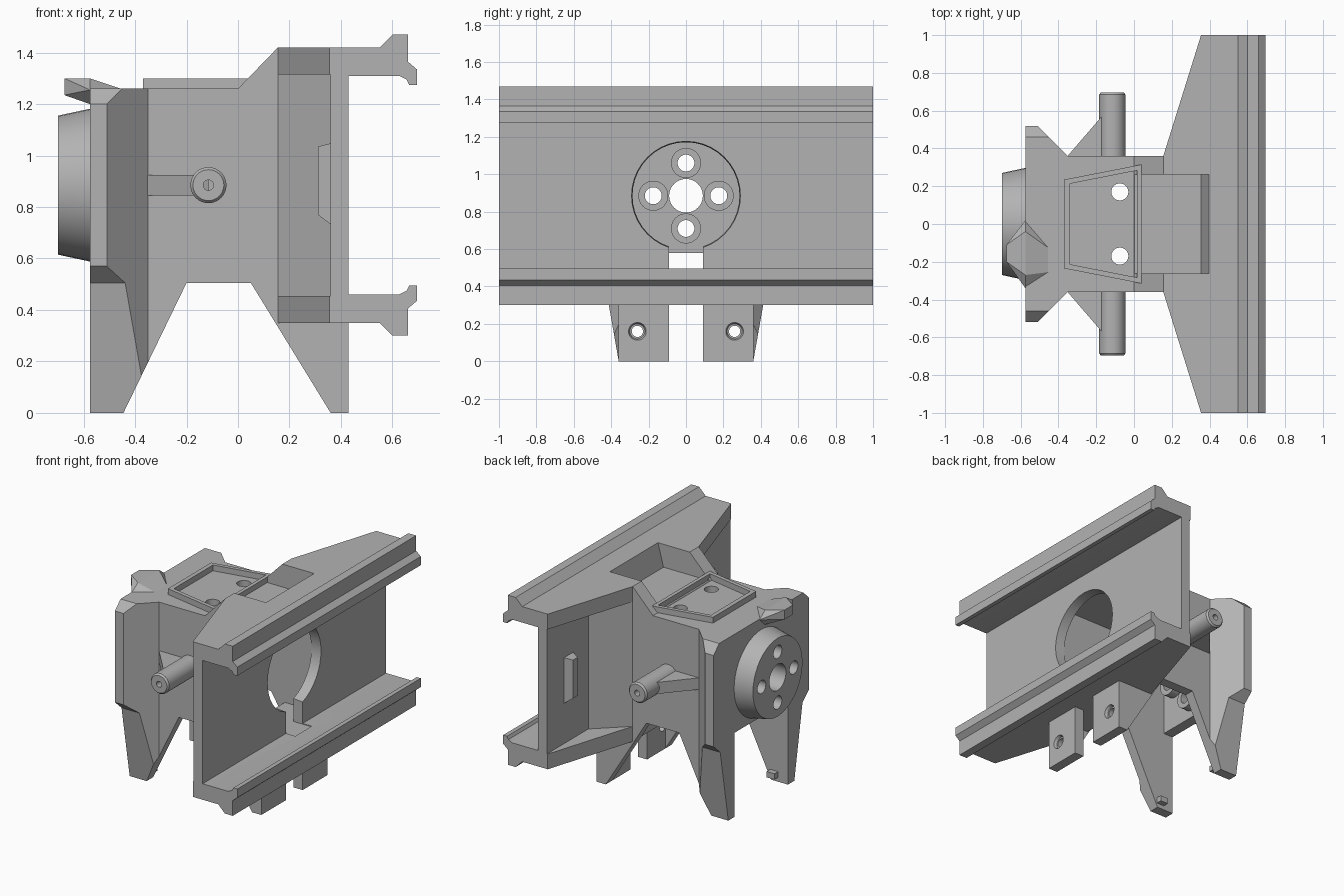
import bpy, bmesh
from math import pi, cos, sin
from mathutils import Vector

if "Cube" in bpy.data.objects:
    bpy.data.objects.remove(bpy.data.objects["Cube"])

grey = bpy.data.materials.new("plain grey")
grey.use_nodes = True
grey.diffuse_color = (0.45, 0.45, 0.45, 1)
grey.node_tree.nodes["Principled BSDF"].inputs["Base Color"].default_value = (0.45, 0.45, 0.45, 1)

MID = 0.885  # height of the symmetry axis


def finish(name, bm):
    bmesh.ops.recalc_face_normals(bm, faces=bm.faces)
    me = bpy.data.meshes.new(name)
    bm.to_mesh(me)
    bm.free()
    me.materials.append(grey)
    ob = bpy.data.objects.new(name, me)
    bpy.context.collection.objects.link(ob)
    return ob


def place(axis, u, v, w):
    return {"x": (w, u, v), "y": (u, w, v), "z": (u, v, w)}[axis]


def loft(name, axis, pts_a, a, pts_b, b):
    """Solid between two matching outlines at a and b along an axis."""
    bm = bmesh.new()
    lo = [bm.verts.new(place(axis, u, v, a)) for u, v in pts_a]
    hi = [bm.verts.new(place(axis, u, v, b)) for u, v in pts_b]
    bm.faces.new(lo)
    bm.faces.new(hi)
    n = len(lo)
    for i in range(n):
        bm.faces.new((lo[i], lo[(i + 1) % n], hi[(i + 1) % n], hi[i]))
    return finish(name, bm)


def prism(name, axis, pts, a, b):
    return loft(name, axis, pts, a, pts, b)


def box(name, x0, x1, y0, y1, z0, z1):
    return prism(name, "z", [(x0, y0), (x1, y0), (x1, y1), (x0, y1)], z0, z1)


def ring(u, v, r, n=40):
    return [(u + r * cos(2 * pi * i / n), v + r * sin(2 * pi * i / n)) for i in range(n)]


def rod(name, axis, u, v, r, a, b, r2=None):
    return loft(name, axis, ring(u, v, r), a, ring(u, v, r2 or r), b)


def mirrored(pts):
    return pts + [(u, -v) for u, v in reversed(pts)]


def combine(target, op, others, keep=False):
    bpy.context.view_layer.objects.active = target
    for other in others:
        mod = target.modifiers.new("shape", "BOOLEAN")
        mod.operation, mod.solver, mod.object = op, "EXACT", other
        bpy.ops.object.modifier_apply(modifier=mod.name)
        if not keep:
            bpy.data.objects.remove(other)


# Main body: side silhouette crossed with the flared plan
body = prism("housing", "y", [
    (-.575, 0), (-.445, 0), (-.2, .505), (.05, .505), (.36, 0), (.43, 0), (.43, .38),
    (.40, .38), (.40, 1.42), (.155, 1.42), (0, 1.26), (-.575, 1.26)], -.6, .6)
combine(body, "INTERSECT", [prism("plan", "z", mirrored(
    [(-.575, .52), (-.51, .52), (-.35, .36), (.5, .36)]), -.1, 1.6)])

# Tapered rear legs and chamfered flare tops
for s in (1, -1):
    under = [(.351, -.05), (.4485, .505), (.52, .57), (.75, .57), (.75, -.05)]
    over = [(.56, 1.16), (.44, 1.28), (.75, 1.28), (.75, 1.16)]
    combine(body, "DIFFERENCE", [
        prism("trim", "x", [(s * y, z) for y, z in pts], -.8, -.3) for pts in (under, over)])

# Hollow interior, open below and between the rear legs
combine(body, "DIFFERENCE", [
    box("hollow", -.5, .36, -.29, .29, -.2, 1.2),
    box("rear_gap", -.7, -.4, -.29, .29, -.1, .58)])

# Channel rail, mirrored about its mid height
half = [(.36, 1.42), (.55, 1.42), (.6, 1.47), (.66, 1.47), (.66, 1.365), (.695, 1.335),
        (.695, 1.275), (.665, 1.275), (.655, 1.295), (.625, 1.31), (.43, 1.31)]
rail = prism("rail", "y", half + [(x, 2 * MID - z) for x, z in reversed(half)], -1, 1)
wing = mirrored([(.155, .36), (.355, 1), (.38, 1)])
parts = [rail, prism("top_wing", "z", wing, 1.315, 1.42), prism("low_wing", "z", wing, .35, .455)]
for s in (1, -1):
    parts.append(prism("brace", "z", [(.155, s * .3), (.38, s * .3), (.38, s * .57), (.155, s * .36)],
                       .4, 1.37))
    # Chamfered grip on the rear of the web
    parts.append(loft("grip", "x", [(s * .71, .725), (s * .82, .725), (s * .82, 1.05), (s * .71, 1.05)],
                      .37, [(s * .74, .77), (s * .79, .77), (s * .79, 1.035), (s * .74, 1.035)], .31))
    # Small clip inside each rear leg
    parts.append(box("clip", -.5, -.44, s * .31, s * .25, .03, .07))

# Bosses on the inside of the rear wall
spots = [(.175, MID), (-.175, MID), (0, MID + .175), (0, MID - .175)]
parts += [rod("boss", "x", y, z, .08, -.53, -.44) for y, z in spots]
combine(body, "UNION", parts)

# Rail opening, leg slot, top pocket and screw holes
cuts = [
    rod("opening", "x", 0, MID, .275, .2, .46, .293),
    box("web_slot", .25, .5, -.09, .09, .455, .66),
    box("leg_slot", .25, .5, -.09, .09, -.1, .35),
    prism("pocket", "y", [(0, 1.262), (.355, 1.262), (.4, 1.43), (0, 1.43)], -.262, .262)]
for s in (1, -1):
    cuts += [rod("leg_hole", "x", s * .26, .16, .03, .3, .5),
             rod("leg_sink", "x", s * .26, .16, .04, .41, .45, .055),
             rod("top_hole", "z", -.075, s * .17, .045, 1.1, 1.4)]
combine(body, "DIFFERENCE", cuts)

# Rear round flange sharing its holes with the wall
flange = rod("rear_flange", "x", 0, MID, .27, -.7, -.57, .298)
holes = [rod("bore", "x", 0, MID, .09, -.8, -.4)]
holes += [rod("bolt_hole", "x", y, z, .045, -.8, -.4) for y, z in spots]
combine(body, "DIFFERENCE", holes, keep=True)
combine(flange, "DIFFERENCE", holes)
smooth = [body, flange]

# Raised frame on the roof
frame = prism("roof_frame", "z", mirrored([(-.37, .235), (.04, .315)]), 1.255, 1.30)
combine(frame, "DIFFERENCE", [
    prism("frame_inside", "z", mirrored([(-.34, .213), (.015, .283)]), 1.2, 1.4)])

# Side pins with supporting ribs
for s, side in ((1, "back"), (-1, "front")):
    pin = rod(side + "_pin", "y", -.115, MID, .07, s * .33, s * .685)
    tip = rod("tip", "y", -.115, MID, .07, s * .685, s * .697, .06)
    combine(pin, "UNION", [tip])
    combine(pin, "DIFFERENCE", [rod("dimple", "y", -.115, MID, .02, s * .6, s * .75)])
    smooth.append(pin)
    prism(side + "_pin_rib", "z", [(-.36, s * .35), (-.115, s * .35), (-.115, s * .635)],
          MID - .04, MID + .04)

# Beak on the rear roof edge
bm = bmesh.new()
for x, y, z in ((-.675, -.11, 1.3), (-.675, -.2, 1.3), (-.575, -.04, 1.3), (-.575, -.27, 1.3),
                (-.675, -.11, 1.235), (-.675, -.2, 1.235), (-.455, -.125, 1.26), (-.455, -.255, 1.26),
                (-.575, .02, 1.255), (-.575, -.34, 1.255), (-.575, -.04, 1.2), (-.575, -.27, 1.2)):
    bm.verts.new(Vector((x, y, z)))
bmesh.ops.convex_hull(bm, input=bm.verts)
finish("roof_beak", bm)

# Smooth the round parts, keep edges sharp
bpy.ops.object.select_all(action="DESELECT")
for ob in smooth:
    ob.select_set(True)
bpy.context.view_layer.objects.active = body
bpy.ops.object.shade_smooth_by_angle()
